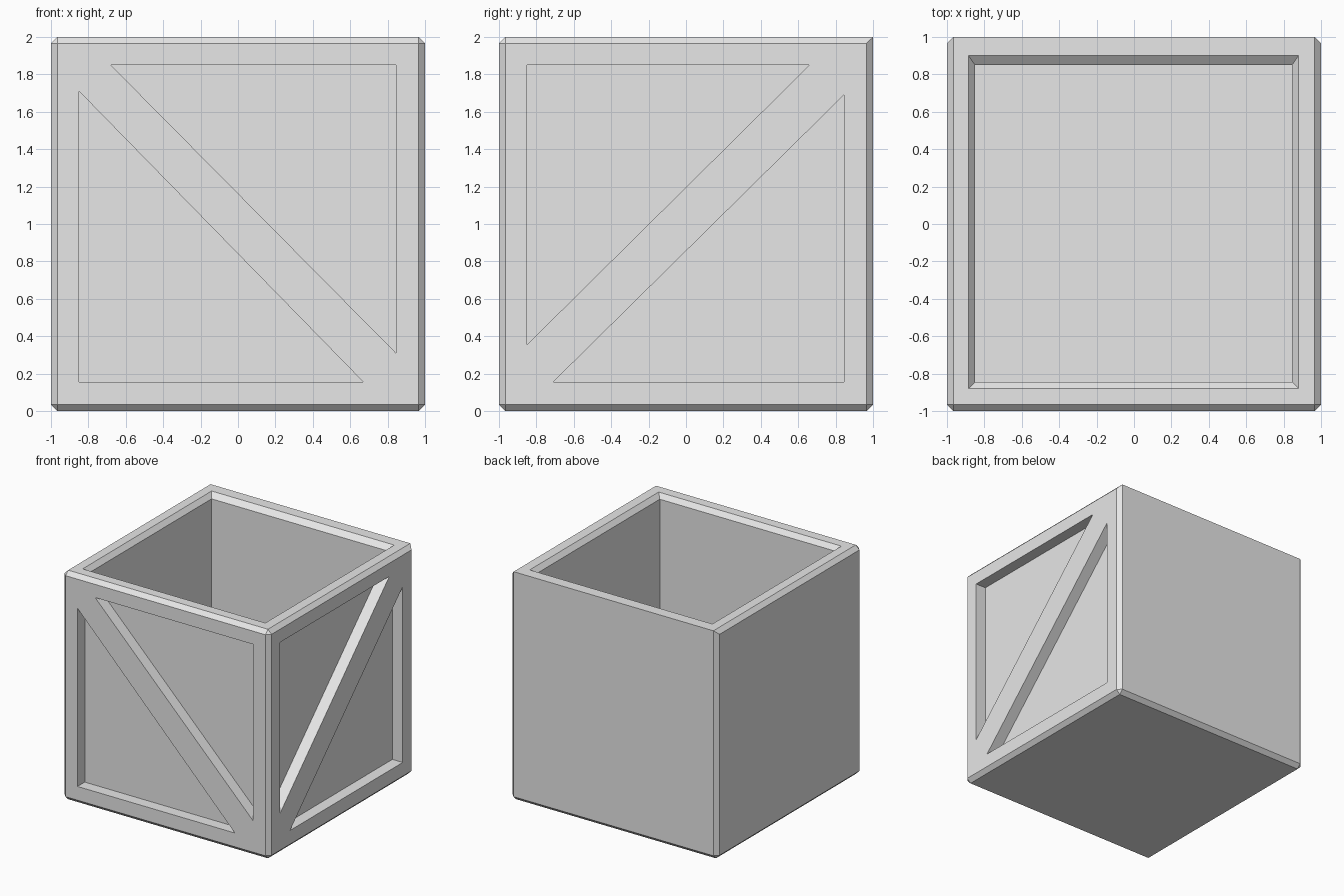
import bpy, bmesh

if "Cube" in bpy.data.objects:
    bpy.data.objects.remove(bpy.data.objects["Cube"])

grey = bpy.data.materials.new("plain grey")
grey.diffuse_color = (0.8, 0.8, 0.8, 1)
grey.use_nodes = True
grey.node_tree.nodes["Principled BSDF"].inputs["Base Color"].default_value = grey.diffuse_color


def loft(name, rings):
    """Closed solid through a stack of matching point rings."""
    bm = bmesh.new()
    loops = [[bm.verts.new(p) for p in ring] for ring in rings]
    n = len(loops[0])
    bm.faces.new(loops[0])
    bm.faces.new(loops[-1])
    for a, b in zip(loops, loops[1:]):
        for i in range(n):
            j = (i + 1) % n
            bm.faces.new((a[i], a[j], b[j], b[i]))
    bmesh.ops.recalc_face_normals(bm, faces=bm.faces)
    mesh = bpy.data.meshes.new(name)
    bm.to_mesh(mesh)
    bm.free()
    obj = bpy.data.objects.new(name, mesh)
    bpy.context.collection.objects.link(obj)
    return obj


def rect(x0, x1, y0, y1, z):
    return [(x0, y0, z), (x1, y0, z), (x1, y1, z), (x0, y1, z)]


# Crate body: chamfered on every edge but the top back one
crate = loft("crate", [rect(-1, 1, -1, 1, z) for z in (0, 2)])
bm = bmesh.new()
bm.from_mesh(crate.data)
edges = [e for e in bm.edges
         if not all(v.co.y > 0.9 and v.co.z > 1.9 for v in e.verts)]
bmesh.ops.bevel(bm, geom=edges, offset=0.035, offset_type='OFFSET',
                segments=1, profile=0.5, affect='EDGES')
bm.to_mesh(crate.data)
bm.free()
crate.data.materials.append(grey)

# Cavity with a sloped inner rim
cutters = [loft("cavity_cutter", [
    rect(-0.85, 0.845, -0.845, 0.85, 0.15),
    rect(-0.85, 0.845, -0.845, 0.85, 1.96),
    rect(-0.885, 0.88, -0.88, 0.90, 2.0),
    rect(-0.885, 0.88, -0.88, 0.90, 2.1)])]

# Triangular recesses either side of the diagonal braces
front = [[(-0.85, 1.71), (-0.85, 0.155), (0.67, 0.155)],
         [(-0.68, 1.85), (0.845, 1.85), (0.845, 0.31)]]
right = [[(-0.85, 1.85), (0.66, 1.85), (-0.85, 0.355)],
         [(0.845, 1.69), (0.845, 0.155), (-0.71, 0.155)]]
for tri in front:
    cutters.append(loft("front_recess_cutter",
                        [[(x, d, z) for x, z in tri] for d in (-1.1, -0.9)]))
for tri in right:
    cutters.append(loft("side_recess_cutter",
                        [[(d, y, z) for y, z in tri] for d in (1.1, 0.9)]))

for cutter in cutters:
    cutter.data.materials.append(grey)
    cutter.hide_render = True
    cutter.hide_viewport = False
    mod = crate.modifiers.new("cut", 'BOOLEAN')
    mod.operation = 'DIFFERENCE'
    mod.solver = 'EXACT'
    mod.object = cutter

# Apply the cuts and drop the cutters
bpy.context.view_layer.objects.active = crate
crate.select_set(True)
for mod in list(crate.modifiers):
    bpy.ops.object.modifier_apply(modifier=mod.name)
for cutter in cutters:
    bpy.data.objects.remove(cutter)
